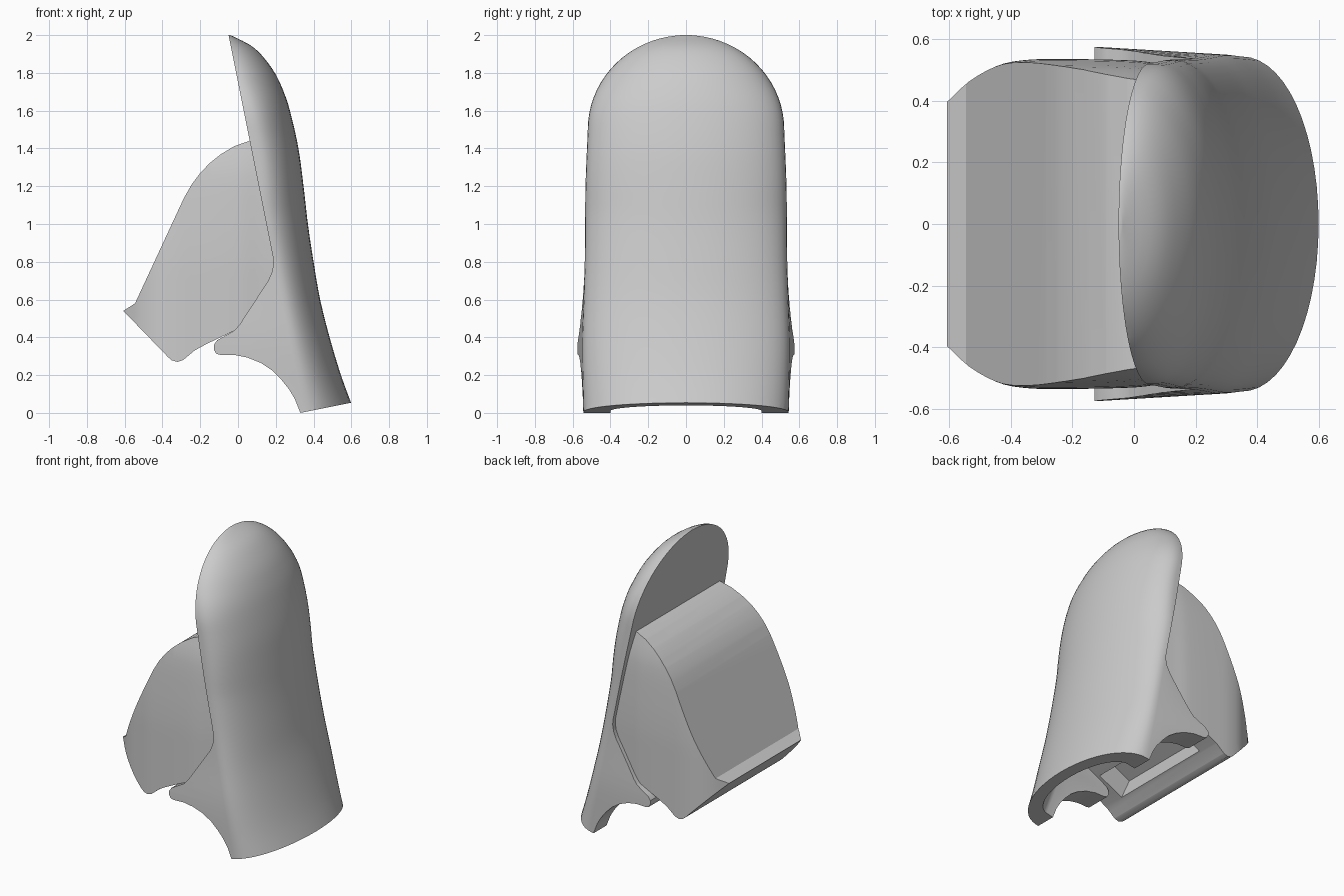
import bpy, bmesh, math

default_cube = bpy.data.objects.get("Cube")
if default_cube:
    bpy.data.objects.remove(default_cube, do_unlink=True)

grey = bpy.data.materials.new("plain_grey")
grey.use_nodes = True
GREY = (0.6, 0.6, 0.6, 1)
grey.diffuse_color = GREY
grey.node_tree.nodes["Principled BSDF"].inputs["Base Color"].default_value = GREY


def curve(points, t):
    """Smooth value at t through (t, value) points."""
    if t <= points[0][0]:
        return points[0][1]
    if t >= points[-1][0]:
        return points[-1][1]
    i = max(k for k in range(len(points) - 1) if points[k][0] <= t)

    def slope(k):
        a, b = points[max(k - 1, 0)], points[min(k + 1, len(points) - 1)]
        return (b[1] - a[1]) / (b[0] - a[0])
    (t0, v0), (t1, v1) = points[i], points[i + 1]
    h = t1 - t0
    s = (t - t0) / h
    return ((1 + 2 * s) * (1 - s) ** 2 * v0 + s * (1 - s) ** 2 * h * slope(i)
            + s * s * (3 - 2 * s) * v1 + s * s * (s - 1) * h * slope(i + 1))


def loft(name, rings):
    """Closed solid through rings that share a point count."""
    bm = bmesh.new()
    rows = [[bm.verts.new(p) for p in ring] for ring in rings]
    n = len(rows[0])
    for low, high in zip(rows, rows[1:]):
        for i in range(n):
            j = (i + 1) % n
            bm.faces.new((low[i], low[j], high[j], high[i]))
    bm.faces.new(rows[0][::-1])
    bm.faces.new(rows[-1])
    bmesh.ops.recalc_face_normals(bm, faces=bm.faces)
    mesh = bpy.data.meshes.new(name)
    bm.to_mesh(mesh)
    bm.free()
    obj = bpy.data.objects.new(name, mesh)
    bpy.context.collection.objects.link(obj)
    mesh.materials.append(grey)
    return obj


def prism(name, profile, half):
    """Side profile in x and z, extruded across y."""
    return loft(name, [[(x, y, z) for x, z in profile] for y in (-half, half)])


def carve(obj, cutter, operation):
    cutter.hide_render = True
    mod = obj.modifiers.new(operation, 'BOOLEAN')
    mod.operation, mod.object, mod.solver = operation, cutter, 'EXACT'
    bpy.ops.object.select_all(action='DESELECT')
    bpy.context.view_layer.objects.active = obj
    obj.select_set(True)
    bpy.ops.object.modifier_apply(modifier=mod.name)
    bpy.data.objects.remove(cutter, do_unlink=True)


def smooth(obj):
    bpy.ops.object.select_all(action='DESELECT')
    bpy.context.view_layer.objects.active = obj
    obj.select_set(True)
    bpy.ops.object.shade_smooth_by_angle(angle=math.radians(30))


# Shell proportions by height
BACK = [(-0.1, 0.66), (0.05, 0.6), (0.2, 0.545), (0.4, 0.485), (0.6, 0.435), (0.8, 0.4),
        (1.0, 0.37), (1.2, 0.347), (1.4, 0.32), (1.6, 0.275), (1.7, 0.242), (1.8, 0.195),
        (1.9, 0.12), (1.95, 0.06), (2.0, -0.04)]
WIDTH = [(0, 0.543), (0.35, 0.55), (0.6, 0.542), (0.8, 0.536), (1.2, 0.532), (1.5, 0.52)]
DEPTH = [(0.05, 0.3), (0.8, 0.25), (1.2, 0.22), (1.6, 0.22)]
FLARE = [(0, 0.03), (0.35, 0.06), (0.8, 0.0)]


def u_section(back, depth, half, flare, z, reach=-0.25, steps=28):
    """U-shaped outline with a rounded back and straight sides toward -x."""
    centre = back - depth
    ring = [(reach, -half - flare * (centre - reach), z)]
    for i in range(steps + 1):
        a = math.pi * (i / steps - 0.5)
        ring.append((centre + depth * math.cos(a), half * math.sin(a), z))
    ring.append((reach, half + flare * (centre - reach), z))
    return ring


def shell_ring(z):
    back = curve(BACK, z)
    half = curve(WIDTH, z)
    if z > 1.5:
        half *= math.sqrt(max(1 - ((z - 1.5) / 0.5) ** 2, 0.002))
    cut = -0.05 + (2 - z) * 0.2
    depth = min(curve(DEPTH, z), back - cut)
    return u_section(back, depth, half, curve(FLARE, z), z)


# Outer shell: rounded loft trimmed by its side outline
heights = [-0.1 + 1.6 * i / 28 for i in range(29)]
heights += [1.5 + 0.5 * math.sin(math.pi / 2 * i / 18) for i in range(1, 19)]
shell = loft("outer_shell", [shell_ring(z) for z in heights])
shell_outline = [
    (-0.07, 2.1), (0.185, 0.825), (0.188, 0.79), (0.18, 0.745), (0.16, 0.7), (0.01, 0.47),
    (-0.02, 0.435), (-0.11, 0.385), (-0.128, 0.36), (-0.128, 0.335), (-0.115, 0.313),
    (-0.09, 0.306), (-0.02, 0.307), (0.05, 0.293), (0.12, 0.265), (0.18, 0.225),
    (0.23, 0.175), (0.27, 0.125), (0.3, 0.075), (0.33, 0.0), (0.8, 0.094), (0.8, 2.1)]
carve(shell, prism("shell_trim", shell_outline, 0.9), 'INTERSECT')

# Hollow underside of the shell
cavity = loft("cavity", [u_section(curve(BACK, z) - 0.075, 0.16, 0.4, 0, z, reach=-0.4)
                         for z in (-0.1, 0.05, 0.2, 0.4, 0.6, 0.75)])
carve(shell, cavity, 'DIFFERENCE')
smooth(shell)

# Wedge body: plan outline narrowing toward the top, trimmed by its side outline
PLAN = [(-0.65, 0.36), (-0.61, 0.392), (-0.55, 0.45), (-0.5, 0.485), (-0.43, 0.518),
        (-0.36, 0.531), (-0.28, 0.535), (0.0, 0.53), (0.12, 0.515), (0.26, 0.5)]
TAPER = [(0.8, 1.0), (1.0, 0.985), (1.28, 0.945), (1.42, 0.885), (1.55, 0.82)]
plan_xs = [-0.65 + 0.91 * i / 32 for i in range(33)]


def body_ring(z):
    side = [(x, curve(PLAN, x) * curve(TAPER, z), z) for x in plan_xs]
    return side + [(x, -y, z) for x, y, z in reversed(side)]


body = loft("wedge_body", [body_ring(0.1 + 1.45 * i / 24) for i in range(25)])
body_outline = [
    (0.08, 1.445), (0.06, 1.44), (-0.02, 1.412), (-0.09, 1.37), (-0.15, 1.322), (-0.2, 1.27),
    (-0.245, 1.21), (-0.285, 1.14), (-0.32, 1.065), (-0.545, 0.58), (-0.607, 0.54),
    (-0.37, 0.295), (-0.35, 0.278), (-0.32, 0.27), (-0.29, 0.28), (-0.23, 0.33),
    (-0.17, 0.363), (-0.02, 0.435), (0.17, 0.53), (0.21, 0.75), (0.2, 0.85)]
carve(body, prism("body_trim", body_outline, 0.9), 'INTERSECT')

# Long slot in the underside of the body
slot = [(-0.2, 0.3), (-0.02, 0.39), (-0.1, 0.57), (-0.28, 0.48)]
carve(body, prism("slot", slot, 0.38), 'DIFFERENCE')
smooth(body)
